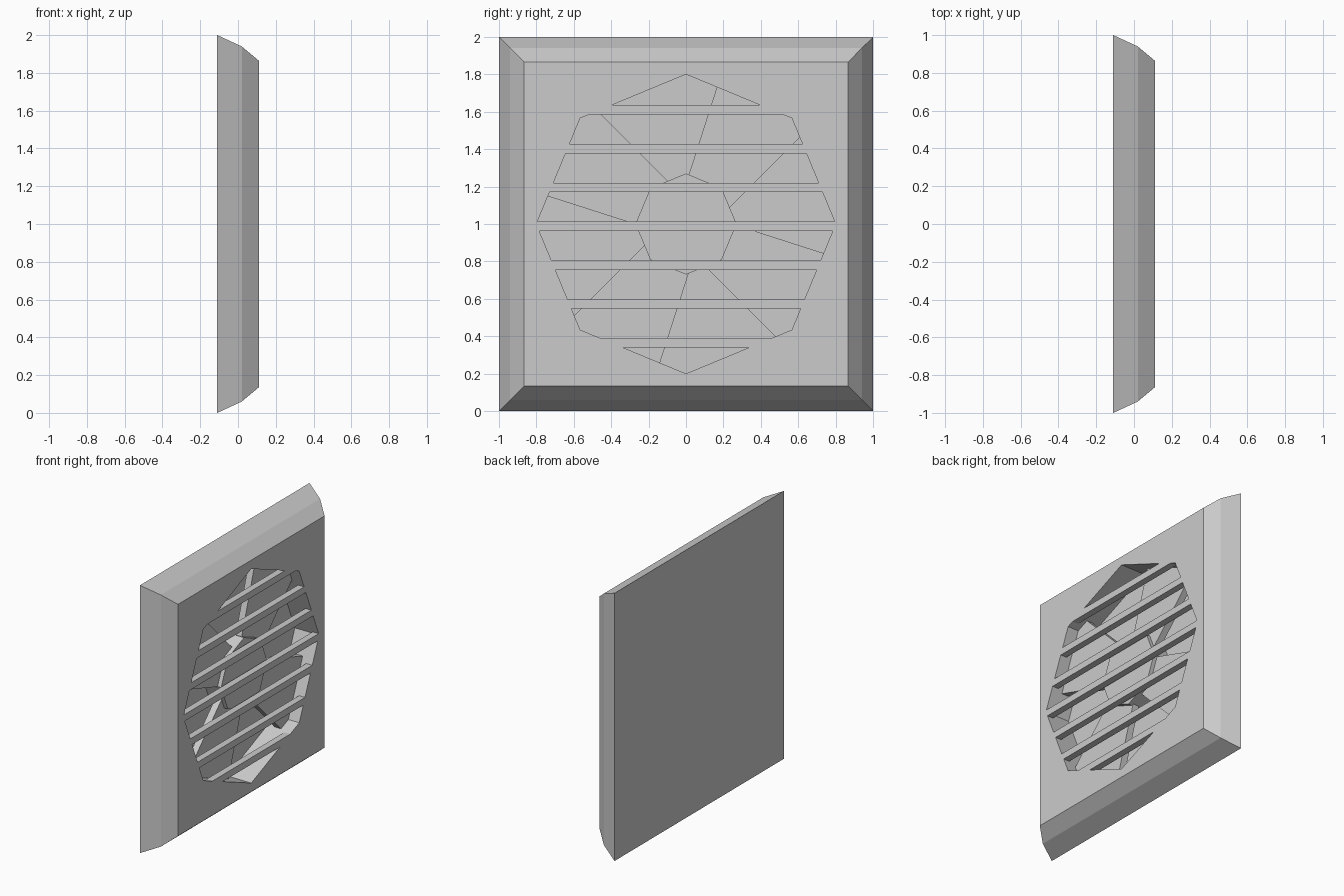
import bpy, bmesh, math

if "Cube" in bpy.data.objects:
    bpy.data.objects.remove(bpy.data.objects["Cube"])

CZ = 1.0          # height of the opening's centre
FRONT = 0.11      # x of the front face
R = 0.80          # octagon opening radius


def octagon(r):
    return [(r * math.cos(i * math.pi / 4), r * math.sin(i * math.pi / 4)) for i in range(8)]


def square(h):
    # eight points, so the loops line up with the octagon
    return [(h * round(math.cos(i * math.pi / 4)), h * round(math.sin(i * math.pi / 4))) for i in range(8)]


def loft(name, loops):
    """Skin (x, [(y, z), ...]) loops along x and cap both ends."""
    bm = bmesh.new()
    rings = [[bm.verts.new((x, y, z + CZ)) for y, z in pts] for x, pts in loops]
    for a, b in zip(rings, rings[1:]):
        for i in range(len(a)):
            j = (i + 1) % len(a)
            bm.faces.new((a[i], a[j], b[j], b[i]))
    bm.faces.new(rings[0])
    bm.faces.new(rings[-1])
    bmesh.ops.recalc_face_normals(bm, faces=bm.faces)
    me = bpy.data.meshes.new(name)
    bm.to_mesh(me)
    bm.free()
    ob = bpy.data.objects.new(name, me)
    bpy.context.collection.objects.link(ob)
    return ob


def half_width(z):
    # half width of the octagon at height z from its centre
    c = R * math.sqrt(0.5)
    z = abs(z)
    return R - z * (R - c) / c if z < c else (R - z) * c / (R - c)


# Bevelled panel with the octagonal recess
loft("panel", [(-0.11, square(1.0)), (0.02, square(0.94)), (FRONT, square(0.865)),
               (FRONT, octagon(R)), (-0.09, octagon(R))])

# Fan hub
loft("fan_hub", [(-0.09, octagon(0.27)), (0.05, octagon(0.27))])

# Four fan blades, tips sunk into the recess wall
blade = [(-0.02, 0.20), (0.166, 0.78), (0.59, 0.59), (0.63, 0.503), (0.19, 0.063)]
for k in range(4):
    c, s = round(math.cos(k * math.pi / 2)), round(math.sin(k * math.pi / 2))
    pts = [(y * c - z * s + 0.012, y * s + z * c - 0.008) for y, z in blade]
    loft(f"fan_blade_{k + 1}", [(-0.03, pts), (0.02, pts)])

# Seven grille slats, trimmed to the opening and flush with the front
for k in range(7):
    top = 0.635 - k * 0.2075
    zs = [top, top - 0.05]
    if zs[1] < 0 < zs[0]:
        zs.insert(1, 0.0)
    pts = [(half_width(z), z) for z in zs] + [(-half_width(z), z) for z in reversed(zs)]
    loft(f"grille_slat_{k + 1}", [(FRONT - 0.05, pts), (FRONT, pts)])
